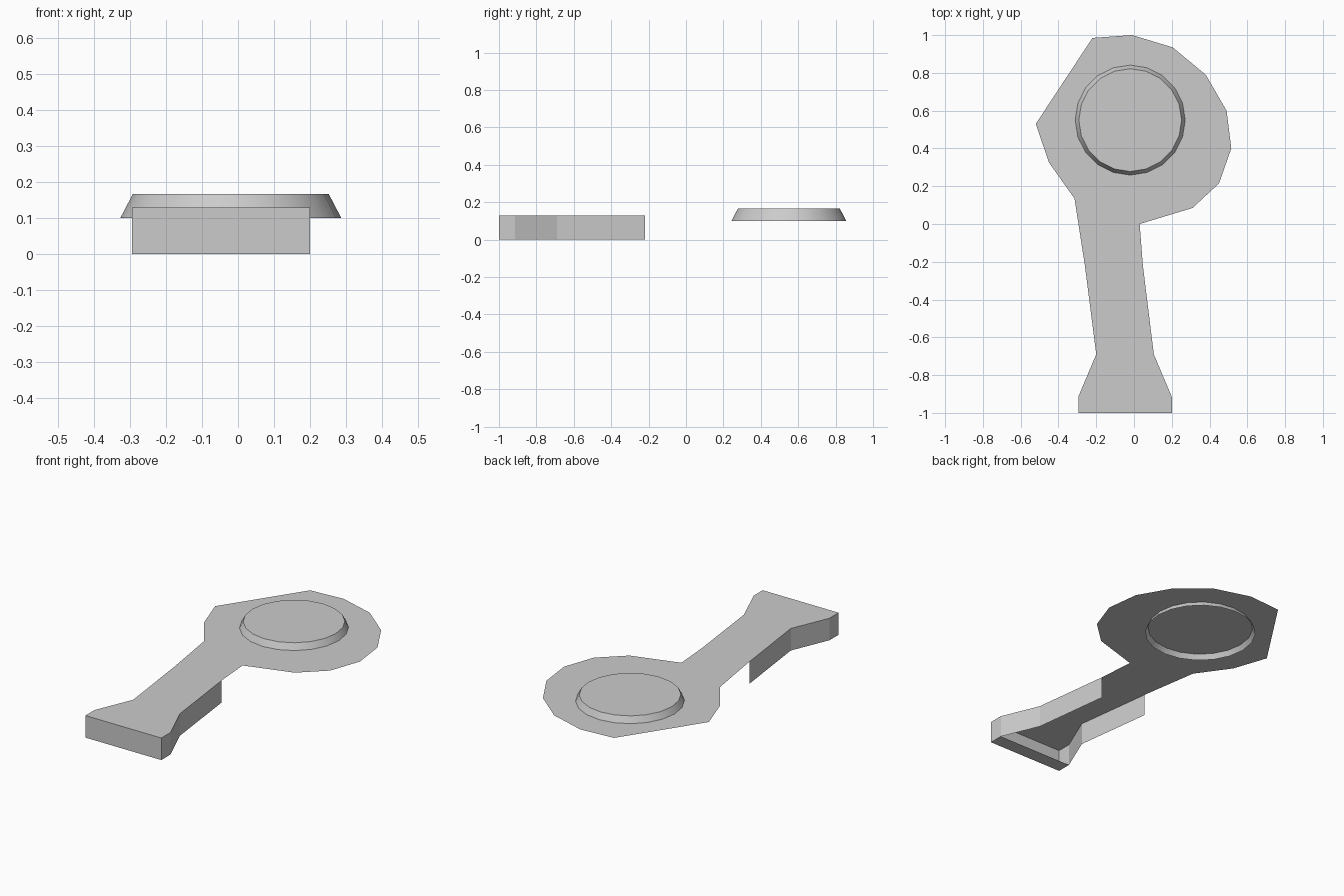
import bpy, bmesh, math

if "Cube" in bpy.data.objects:
    bpy.data.objects.remove(bpy.data.objects["Cube"])

PLATE_Z = 0.13


def make_object(name, bm):
    mesh = bpy.data.meshes.new(name)
    bm.to_mesh(mesh)
    bm.free()
    obj = bpy.data.objects.new(name, mesh)
    bpy.context.collection.objects.link(obj)
    return obj


# Outlines seen from above, running clockwise
head = [(-0.26, -0.22), (-0.315, 0.135), (-0.45, 0.325), (-0.52, 0.53),
        (-0.22, 0.985), (-0.01, 1.0), (0.205, 0.935), (0.38, 0.79),
        (0.49, 0.60), (0.515, 0.40), (0.45, 0.215), (0.31, 0.085),
        (0.03, 0.0), (0.047, -0.22)]
handle = [(0.047, -0.22), (0.105, -0.69), (0.2, -0.915), (0.2, -1.0),
          (-0.295, -1.0), (-0.295, -0.915), (-0.2, -0.69), (-0.26, -0.22)]

# Plate: thin sheet for head and handle, with a skirt under the handle
bm = bmesh.new()
head_v = [bm.verts.new((x, y, PLATE_Z)) for x, y in head]
top = [head_v[-1]] + [bm.verts.new((x, y, PLATE_Z)) for x, y in handle[1:-1]] + [head_v[0]]
low = [bm.verts.new((x, y, 0)) for x, y in handle]
bm.faces.new(head_v[::-1])
for i in range(3):
    bm.faces.new((top[i], top[7 - i], top[6 - i], top[i + 1]))
for i in range(7):
    bm.faces.new((top[i], top[i + 1], low[i + 1], low[i]))
# Foot strip closing the underside of the handle end
bm.faces.new((low[2], low[3], low[4], low[5]))
make_object("handle_plate", bm)

# Raised disc: tapered rim with a flat top, open underneath
SIDES, CX, CY = 20, -0.02, 0.55
bm = bmesh.new()
rings = []
for r, z in ((0.307, 0.10), (0.272, 0.167)):
    rings.append([bm.verts.new((CX + r * math.cos(2 * math.pi * i / SIDES),
                                CY + r * math.sin(2 * math.pi * i / SIDES), z))
                  for i in range(SIDES)])
for i in range(SIDES):
    j = (i + 1) % SIDES
    bm.faces.new((rings[0][i], rings[0][j], rings[1][j], rings[1][i]))
bm.faces.new(rings[1])
disc = make_object("raised_disc", bm)
bpy.context.view_layer.objects.active = disc
disc.select_set(True)
bpy.ops.object.shade_smooth_by_angle(angle=math.radians(30))
